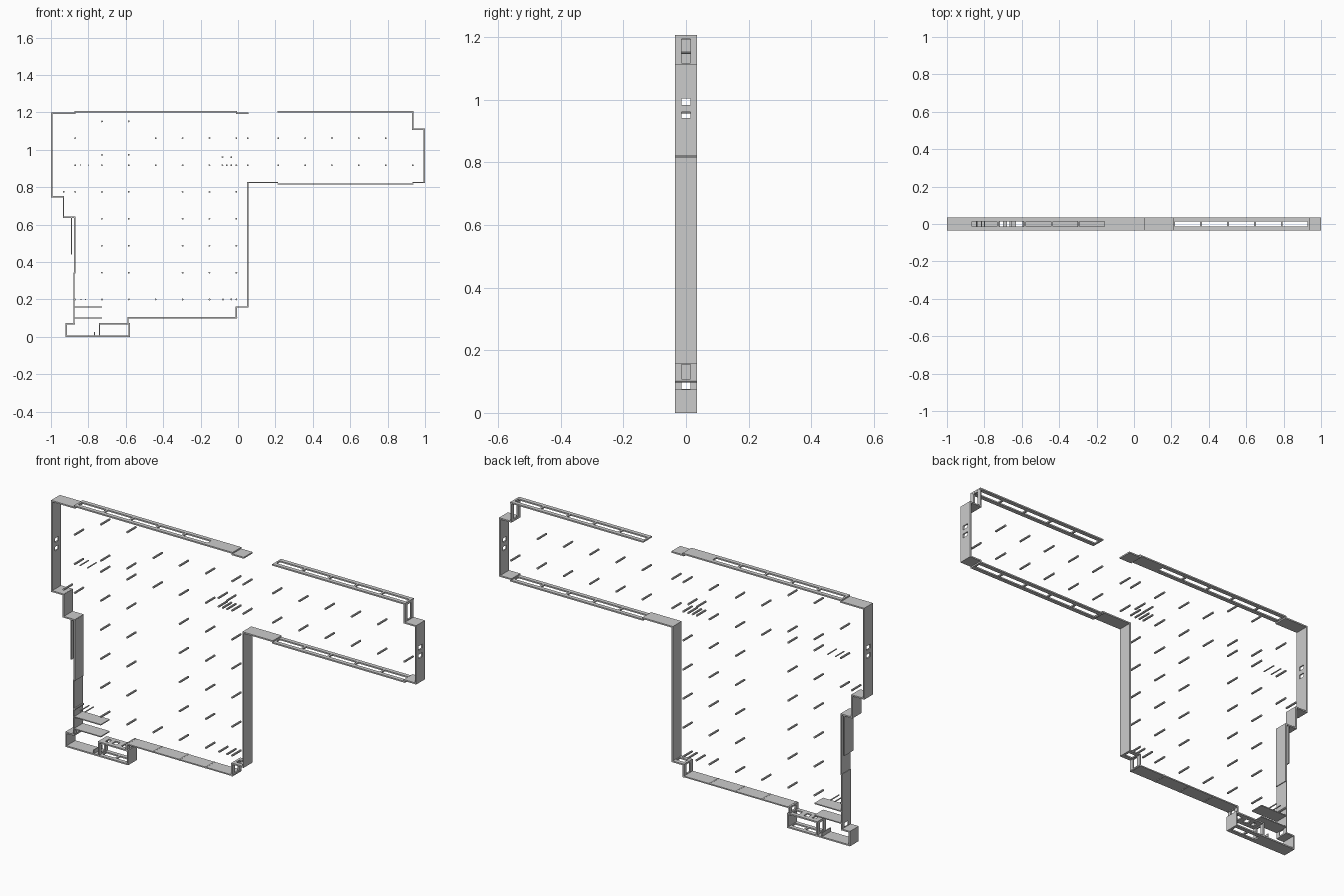
import bpy, bmesh
from mathutils import Matrix

if "Cube" in bpy.data.objects:
    bpy.data.objects.remove(bpy.data.objects["Cube"])

HW, SW = 0.0345, 0.0145        # half widths of a strip and of its slots
STEP = 0.1437                  # grid pitch of pins and slots


def plate(name, axis, a, b, at, slots=(), t=0.007):
    """Strip along x or z from a to b at the other coordinate, with slots cut out."""
    us = sorted({a, b, *[v for s in slots for v in s]})
    vs = [-HW, -SW, SW, HW] if slots else [-HW, HW]
    bm = bmesh.new()
    grid = [[bm.verts.new((u, v, at) if axis == 'x' else (at, v, u)) for v in vs] for u in us]
    for i in range(len(us) - 1):
        for j in range(len(vs) - 1):
            mid = (us[i] + us[i + 1]) / 2
            if j == 1 and any(s[0] < mid < s[1] for s in slots):
                continue
            bm.faces.new((grid[i][j], grid[i + 1][j], grid[i + 1][j + 1], grid[i][j + 1]))
    me = bpy.data.meshes.new(name)
    bm.to_mesh(me)
    bm.free()
    ob = bpy.data.objects.new(name, me)
    bpy.context.collection.objects.link(ob)
    m = ob.modifiers.new("thickness", 'SOLIDIFY')
    m.thickness, m.offset = t, 0


def row(start, count, gap=0.005):
    return [(start + i * STEP + gap, start + (i + 1) * STEP - gap) for i in range(count)]


# Top edge, left and right of the gap
plate("top_left_cap", 'x', -1, -0.868, 1.196)
plate("top_left_strip", 'x', -0.875, -0.006, 1.2035, row(-0.87, 5))
plate("top_gap_cap", 'x', -0.012, 0.056, 1.196)
plate("top_right_strip", 'x', 0.211, 0.939, 1.2035, row(0.215, 5))

# Right end of the arm
plate("arm_step_wall", 'z', 1.107, 1.207, 0.935, [(1.118, 1.194)])
plate("arm_step_shelf", 'x', 0.932, 1, 1.11)
plate("arm_end_wall", 'z', 0.822, 1.113, 0.9965, [(0.942, 0.962), (0.984, 1.004)])
plate("arm_end_floor", 'x', 0.932, 1, 0.8255)
plate("arm_floor_strip", 'x', 0.211, 0.939, 0.8175, row(0.215, 5))
plate("arm_root_floor", 'x', 0.048, 0.215, 0.8255)

# Right wall and bottom right corner
plate("right_wall", 'z', 0.157, 0.829, 0.0515)
plate("corner_shelf", 'x', -0.012, 0.055, 0.16, [(0.0, 0.042)])
plate("corner_wall", 'z', 0.099, 0.163, -0.0095, [(0.108, 0.155)])
plate("bottom_strip", 'x', -0.588, -0.006, 0.102, t=0.006)

# Foot box
plate("foot_link_wall", 'z', 0.07, 0.105, -0.588, [(0.076, 0.097)])
plate("foot_floor", 'x', -0.922, -0.578, 0.0035, [(-0.73, -0.665), (-0.655, -0.59)])
plate("foot_right_wall", 'z', 0, 0.074, -0.5815)
plate("foot_box_top", 'x', -0.743, -0.578, 0.0705,
      [(-0.717, -0.70), (-0.68, -0.655), (-0.63, -0.596)])
plate("foot_inner_wall", 'z', 0.003, 0.074, -0.74, [(0.014, 0.062)])
plate("foot_rib", 'z', 0.003, 0.026, -0.767, t=0.004)
plate("foot_left_wall", 'z', 0, 0.074, -0.9185)
plate("foot_left_top", 'x', -0.922, -0.872, 0.0705)

# Left wall and shelves
plate("left_lower_wall", 'z', 0.068, 0.345, -0.876, [(0.076, 0.097)], t=0.005)
plate("left_middle_wall", 'z', 0.34, 0.64, -0.873)
plate("left_outer_wall", 'z', 0.44, 0.643, -0.89, t=0.005)
plate("left_step_low", 'x', -0.935, -0.87, 0.64)
plate("left_step_wall", 'z', 0.637, 0.753, -0.9325)
plate("left_step_high", 'x', -1, -0.93, 0.75)
plate("left_upper_wall", 'z', 0.747, 1.1995, -0.9965, [(0.942, 0.962), (0.984, 1.004)])
plate("shelf_high", 'x', -0.877, -0.727, 0.16, t=0.005)
plate("shelf_low", 'x', -0.877, -0.727, 0.101, t=0.005)

# Cross pins: rows of x positions per height
cols = [-0.871 + i * STEP for i in range(7)]
arm = [0.215 + i * STEP for i in range(5)]
body = [cols[i] for i in (1, 2, 4, 5, 6)]
rows = {
    1.152: cols[1:3],
    1.063: [cols[0], *cols[3:], 0.052, *arm],
    0.973: cols[1:3],
    0.961: [-0.083, -0.036],
    0.918: [*cols, -0.083, -0.06, -0.036, 0.052, *arm, 0.935],
    0.775: [-0.932, cols[0], *body],
    0.631: body, 0.487: body, 0.343: body,
    0.2: [*cols, -0.08, -0.036],
}
bm = bmesh.new()


def pin(x, z, r):
    bmesh.ops.create_cone(bm, cap_ends=True, segments=8, radius1=r, radius2=r, depth=2 * HW,
                          matrix=Matrix.Translation((x, 0, z)) @ Matrix.Rotation(1.570796, 4, 'X'))


for z, xs in rows.items():
    for x in xs:
        pin(x, z, 0.005)
for x, z in ((-0.842, 0.918), (-0.80, 0.918), (-0.84, 0.2), (-0.815, 0.2)):
    pin(x, z, 0.003)
for x in cols[2:]:             # joints on the bottom strip
    pin(x, 0.102, 0.005)
me = bpy.data.meshes.new("cross_pins")
bm.to_mesh(me)
bm.free()
bpy.context.collection.objects.link(bpy.data.objects.new("cross_pins", me))
